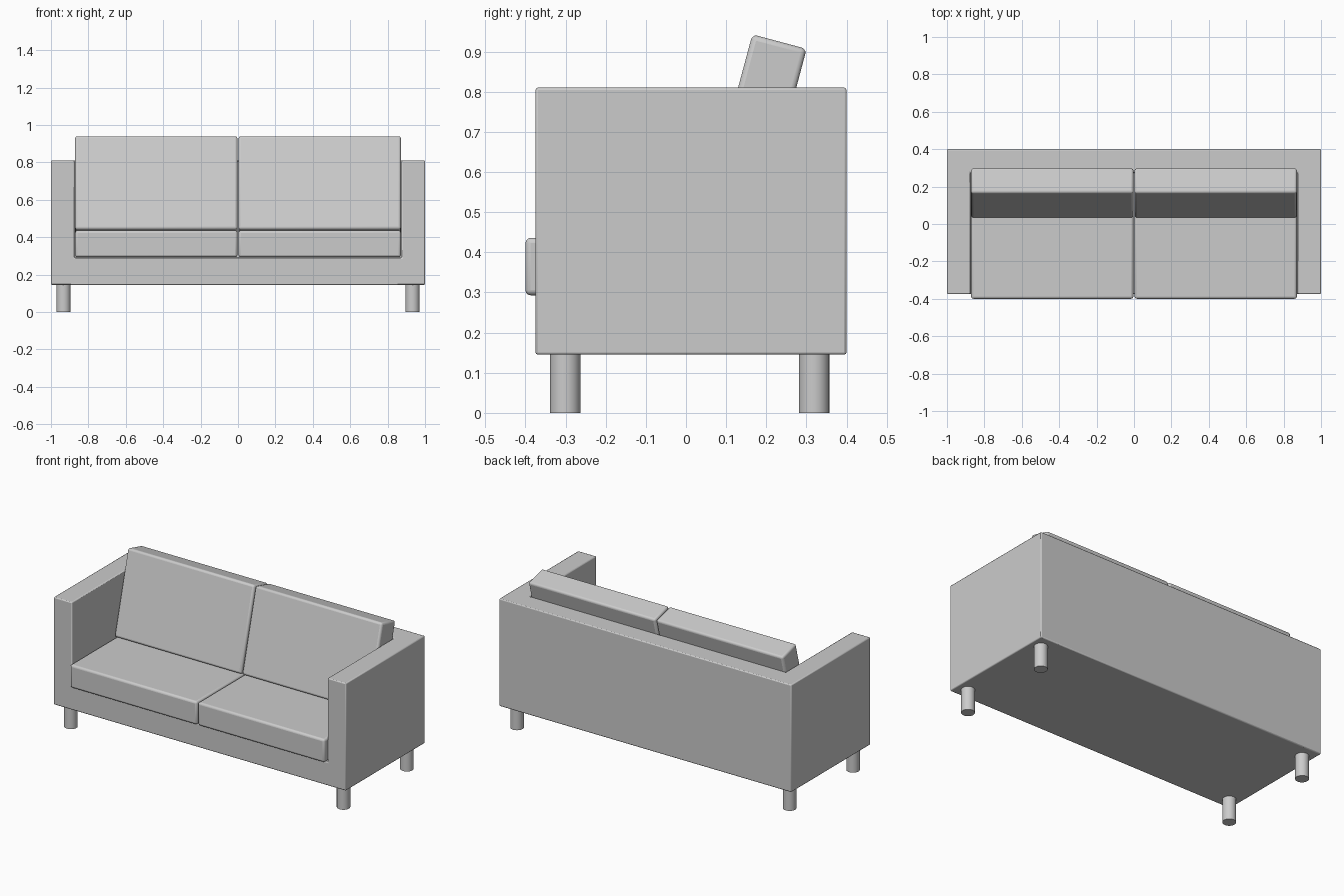
import bpy
from math import radians

if "Cube" in bpy.data.objects:
    bpy.data.objects.remove(bpy.data.objects["Cube"])


def bevel(obj, width, segments):
    mod = obj.modifiers.new("Soft edges", 'BEVEL')
    mod.width, mod.segments = width, segments
    mod.limit_method = 'ANGLE'


def box(name, x, y, z):
    """Box from (min, max) ranges on each axis."""
    centre = [(a + b) / 2 for a, b in (x, y, z)]
    bpy.ops.mesh.primitive_cube_add(size=1, location=centre)
    obj = bpy.context.object
    obj.name = name
    obj.scale = [b - a for a, b in (x, y, z)]
    bpy.ops.object.transform_apply(location=False, rotation=False, scale=True)
    return obj


def smooth(obj):
    bpy.ops.object.select_all(action='DESELECT')
    obj.select_set(True)
    bpy.context.view_layer.objects.active = obj
    bpy.ops.object.shade_smooth_by_angle(angle=radians(35))


# Frame: base, arms and back in one piece, with the seating space cut out
frame = box("frame", (-1, 1), (-0.375, 0.4), (0.145, 0.81))
cutter = box("seat_space_cutter", (-0.875, 0.875), (-0.6, 0.275), (0.29, 1.0))
cut = frame.modifiers.new("Seat space", 'BOOLEAN')
cut.operation, cut.solver, cut.object = 'DIFFERENCE', 'EXACT', cutter
bpy.context.view_layer.objects.active = frame
bpy.ops.object.modifier_apply(modifier=cut.name)
bpy.data.objects.remove(cutter)
bevel(frame, 0.006, 2)
smooth(frame)

for side, name in ((-1, "left"), (1, "right")):
    span = sorted((side * 0.003, side * 0.871))

    # Seat cushion
    seat = box(name + "_seat_cushion", span, (-0.4, 0.275), (0.293, 0.436))
    bevel(seat, 0.013, 3)
    smooth(seat)

    # Back cushion, leaning on the top edge of the back
    back = box(name + "_back_cushion", span, (0.096, 0.236), (0.4165, 0.9335))
    back.rotation_euler.x = radians(-15)
    bevel(back, 0.013, 3)
    smooth(back)

    # Legs
    for y, end in ((-0.301, "front"), (0.319, "back")):
        bpy.ops.mesh.primitive_cylinder_add(
            vertices=32, radius=0.038, depth=0.15,
            location=(side * 0.933, y, 0.075))
        leg = bpy.context.object
        leg.name = f"{name}_{end}_leg"
        smooth(leg)
